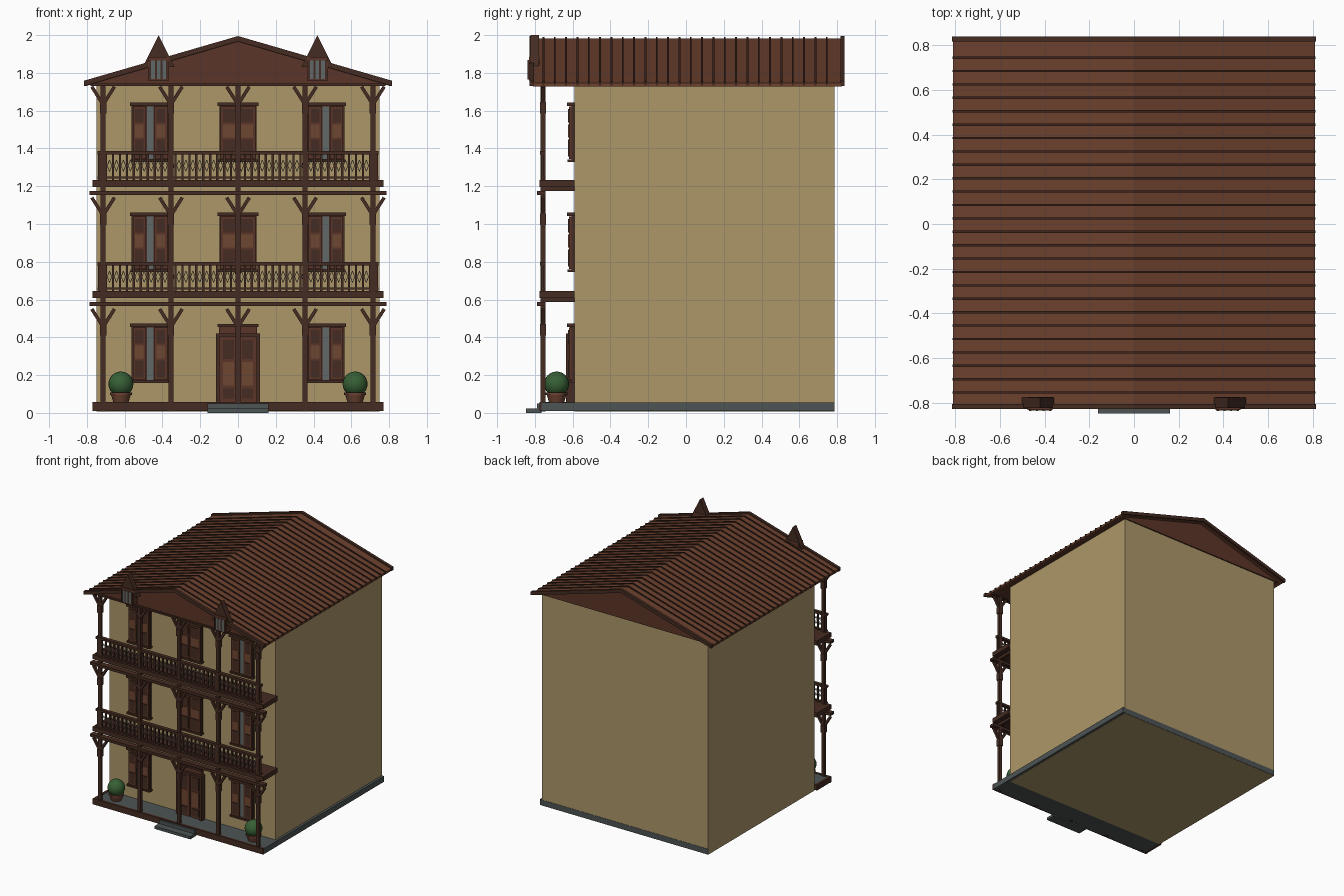
import bpy, bmesh, math
from mathutils import Matrix, Vector

if "Cube" in bpy.data.objects:
    bpy.data.objects.remove(bpy.data.objects["Cube"])


def material(name, r, g, b):
    m = bpy.data.materials.new(name)
    m.diffuse_color = (r, g, b, 1)
    m.use_nodes = True
    m.node_tree.nodes["Principled BSDF"].inputs["Base Color"].default_value = m.diffuse_color
    return m


WALL = material("tan_plaster", 0.42, 0.31, 0.142)
ROOF = material("roof_brown", 0.15, 0.052, 0.027)
DARK = material("dark_wood", 0.060, 0.025, 0.016)
RIB = material("roof_rib_brown", 0.048, 0.019, 0.012)
BROWN = material("red_brown_wood", 0.105, 0.036, 0.021)
PANEL = material("light_brown_wood", 0.155, 0.062, 0.030)
SLATE = material("slate_grey", 0.075, 0.088, 0.088)
GLASS = material("grey_glass", 0.12, 0.14, 0.135)
GREEN = material("leaf_green", 0.038, 0.115, 0.035)
CLAY = material("terracotta", 0.15, 0.055, 0.032)


def finish(bm, name, mat):
    me = bpy.data.meshes.new(name)
    bmesh.ops.recalc_face_normals(bm, faces=bm.faces)
    bm.to_mesh(me)
    bm.free()
    me.materials.append(mat)
    ob = bpy.data.objects.new(name, me)
    bpy.context.collection.objects.link(ob)
    return ob


def boxes(name, mat, items):
    """One object from boxes given as (x0, x1, y0, y1, z0, z1)."""
    bm = bmesh.new()
    for x0, x1, y0, y1, z0, z1 in items:
        mx = (Matrix.Translation(((x0 + x1) / 2, (y0 + y1) / 2, (z0 + z1) / 2))
              @ Matrix.Diagonal((x1 - x0, y1 - y0, z1 - z0, 1)))
        bmesh.ops.create_cube(bm, size=1, matrix=mx)
    return finish(bm, name, mat)


def prisms(name, mat, items):
    """One object from XZ profiles extruded along y: (points, y0, y1)."""
    bm = bmesh.new()
    for pts, y0, y1 in items:
        f = bm.faces.new([bm.verts.new((x, y0, z)) for x, z in pts])
        g = bmesh.ops.extrude_face_region(bm, geom=[f])
        vs = [v for v in g["geom"] if isinstance(v, bmesh.types.BMVert)]
        bmesh.ops.translate(bm, verts=vs, vec=(0, y1 - y0, 0))
    return finish(bm, name, mat)


def strip(xa, za, xb, zb, w):
    """Slanted bar outline of width w."""
    d = Vector((xb - xa, zb - za)).normalized() * w / 2
    return [(xa - d.y, za + d.x), (xb - d.y, zb + d.x),
            (xb + d.y, zb - d.x), (xa + d.y, za - d.x)]


def chevron(apex, half, thick):
    drop = half * 0.29
    return [(0, apex), (half, apex - drop), (half, apex - drop - thick),
            (0, apex - thick), (-half, apex - drop - thick), (-half, apex - drop)]


def lathe(name, mat, cx, cy, profile, n):
    bm = bmesh.new()
    rings = [[bm.verts.new((cx + r * math.cos(2 * math.pi * i / n),
                            cy + r * math.sin(2 * math.pi * i / n), z))
              for i in range(n)] for r, z in profile]
    for a, b in zip(rings, rings[1:]):
        for i in range(n):
            bm.faces.new((a[i], a[(i + 1) % n], b[(i + 1) % n], b[i]))
    bm.faces.new(rings[0])
    bm.faces.new(rings[-1])
    return finish(bm, name, mat)


# Main block, floor slab, front board and steps
boxes("house_walls", WALL, [(-0.75, 0.75, -0.59, 0.785, 0.008, 1.737)])
boxes("floor_slab", SLATE, [(-0.748, 0.77, -0.765, 0.787, 0.01, 0.055)])
boxes("porch_front_board", DARK, [(-0.77, 0.77, -0.775, -0.755, 0.01, 0.058),
                                  (-0.77, -0.749, -0.765, -0.59, 0.012, 0.057)])
boxes("front_steps", SLATE, [(-0.162, 0.162, -0.848, -0.765, 0.0, 0.022),
                             (-0.162, 0.162, -0.79, -0.765, 0.022, 0.05)])

# Attic, roof sheets, ribs and edge trim
prisms("attic_gables", BROWN, [([(-0.79, 1.735), (0.79, 1.735), (0, 1.966)], -0.77, 0.795)])
prisms("roof_sheets", ROOF, [(chevron(1.982, 0.81, 0.018), -0.81, 0.825)])
prisms("roof_ribs", RIB, [(chevron(1.989, 0.813, 0.02), y - 0.005, y + 0.005)
                          for y in [-0.755 + 0.06 * i for i in range(26)]])
prisms("roof_edge_trim", DARK, [(chevron(1.995, 0.816, 0.028), y, y + 0.022)
                                for y in (-0.828, 0.818)])
boxes("eave_beam", DARK, [(-0.78, 0.78, -0.782, -0.745, 1.73, 1.744)])

# Small dormers on the front roof edge
for side, sx in (("left", -0.42), ("right", 0.42)):
    prisms("dormer_spire_" + side, DARK,
           [([(sx - 0.085, 1.83), (sx + 0.085, 1.83), (sx, 2.0)], -0.823, -0.778)])
    boxes("dormer_box_" + side, BROWN, [(sx - 0.056, sx + 0.056, -0.832, -0.775, 1.76, 1.885)])
    boxes("dormer_glass_" + side, GLASS, [(sx - 0.042, sx + 0.042, -0.835, -0.83, 1.768, 1.865)])
    boxes("dormer_bars_" + side, DARK,
          [(sx + dx - 0.005, sx + dx + 0.005, -0.838, -0.83, 1.764, 1.868)
           for dx in (-0.045, -0.015, 0.015, 0.045)])

# Posts and slanted braces
POSTS = (-0.714, -0.355, 0, 0.355, 0.714)
boxes("porch_posts", DARK, [(x - 0.013, x + 0.013, -0.77, -0.745, 0.008, 1.738) for x in POSTS]
      + [(x - 0.017, x + 0.017, -0.774, -0.741, z - 0.06, z)
         for x in POSTS for z in (0.47, 1.055, 1.645)])
prisms("post_braces", DARK, [(strip(x, z, x + s * 0.06, z + 0.095, 0.018), -0.768, -0.748)
                             for x in POSTS for s in (-1, 1) for z in (0.455, 1.045, 1.632)])

# Balconies with decks, beams, railings and small ornaments
for label, z in (("lower", 0.608), ("upper", 1.196)):
    boxes("balcony_deck_" + label, DARK, [(-0.77, 0.77, -0.775, -0.59, z, z + 0.037)])
    boxes("balcony_beam_" + label, DARK, [(-0.785, 0.785, -0.79, -0.745, z - 0.043, z - 0.021)]
          + [(x - 0.012, x + 0.012, -0.75, -0.59, z - 0.021, z) for x in POSTS])
    top = z + 0.19
    bars = [-0.735 + 1.47 * i / 40 for i in range(41)]
    boxes("railing_" + label, DARK,
          [(-0.745, 0.745, -0.773, -0.743, top - 0.018, top),
           (-0.745, 0.745, -0.766, -0.75, z + 0.045, z + 0.055)]
          + [(x - 0.006, x + 0.006, -0.764, -0.752, z + 0.037, top - 0.01) for x in bars])
    zm = z + 0.113
    prisms("railing_ornament_" + label, GLASS,
           [(strip(x + 0.018, zm + s * 0.03, x + 0.018 + t * 0.012, zm, 0.0035), -0.76, -0.756)
            for x in bars[:-1] for s in (-1, 1) for t in (-1, 1)])


# Shuttered windows
def window(name, cx, z0, gap):
    z1 = z0 + 0.315
    boxes(name + "_frame", DARK, [
        (cx - 0.098, cx + 0.098, -0.607, -0.59, z0, z1),
        (cx - 0.108, cx + 0.108, -0.63, -0.59, z1 - 0.018, z1),
        (cx - 0.104, cx + 0.104, -0.628, -0.59, z0, z0 + 0.014)])
    leaves, darks, lights = [], [], []
    for s in (-1, 1):
        a, b = sorted((cx + s * gap, cx + s * 0.092))
        leaves.append((a, b, -0.62, -0.6, z0 + 0.016, z1 - 0.02))
        p, q = a + 0.013, b - 0.013
        darks += [(p, q, -0.625, -0.618, z0 + 0.03, z0 + 0.12),
                  (p, q, -0.625, -0.618, z0 + 0.21, z1 - 0.034)]
        lights.append((p, q, -0.625, -0.618, z0 + 0.13, z0 + 0.20))
    boxes(name + "_shutters", BROWN, leaves)
    boxes(name + "_dark_panels", DARK, darks)
    boxes(name + "_light_panels", PANEL, lights)
    if gap > 0.01:
        boxes(name + "_glass", GLASS, [(cx - gap + 0.004, cx + gap - 0.004, -0.612, -0.605,
                                        z0 + 0.016, z1 - 0.02)])


for floor, z0 in (("ground", 0.157), ("middle", 0.745), ("top", 1.328)):
    window(floor + "_window_left", -0.465, z0, 0.021)
    window(floor + "_window_right", 0.465, z0, 0.021)
    if floor != "ground":
        window(floor + "_window_centre", 0, z0, 0.002)

# Front double door
boxes("door_frame", DARK, [(-0.117, -0.098, -0.635, -0.59, 0.055, 0.42),
                           (0.098, 0.117, -0.635, -0.59, 0.055, 0.42),
                           (-0.117, 0.117, -0.635, -0.59, 0.405, 0.42),
                           (-0.108, 0.108, -0.63, -0.59, 0.455, 0.47)])
boxes("door_transom", BROWN, [(-0.1, 0.1, -0.615, -0.59, 0.42, 0.455)])
boxes("door_leaves", BROWN, [(-0.098, -0.003, -0.62, -0.59, 0.055, 0.405),
                             (0.003, 0.098, -0.62, -0.59, 0.055, 0.405)])
for nm, mat, rows in (("door_dark_panels", DARK, ((0.075, 0.13), (0.285, 0.385))),
                      ("door_light_panels", PANEL, ((0.145, 0.27),))):
    boxes(nm, mat, [(c - 0.03, c + 0.03, -0.626, -0.618, a, b)
                    for c in (-0.05, 0.05) for a, b in rows])

# Potted round bushes
for side, px in (("left", -0.62), ("right", 0.62)):
    lathe("pot_" + side, CLAY, px, -0.685,
          [(0.04, 0.055), (0.052, 0.095), (0.058, 0.095), (0.058, 0.108), (0.045, 0.108)], 20)
    bm = bmesh.new()
    bmesh.ops.create_uvsphere(bm, u_segments=20, v_segments=12, radius=0.066,
                              matrix=Matrix.Translation((px, -0.685, 0.153)))
    bush = finish(bm, "bush_" + side, GREEN)
    bush.data.shade_smooth()
